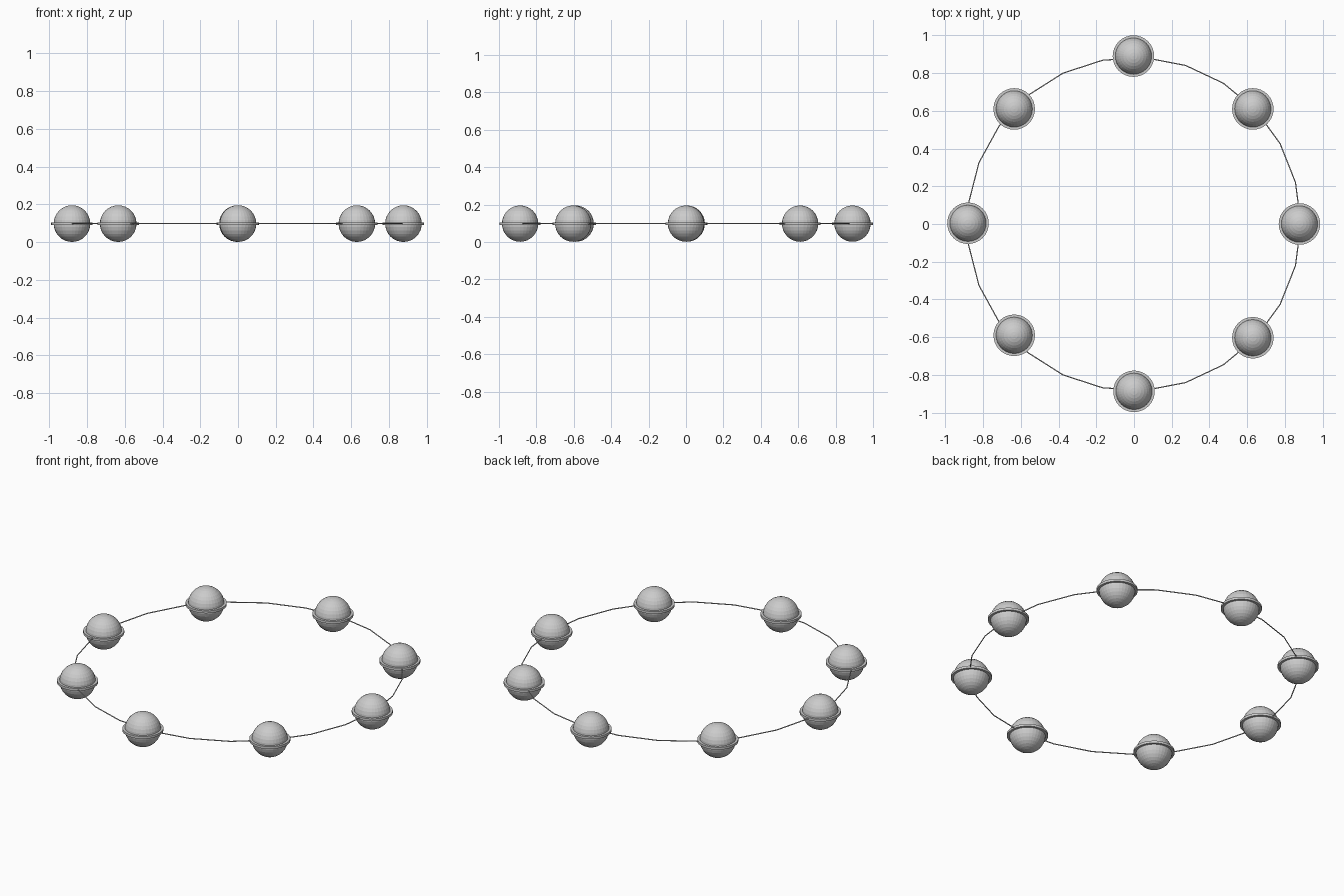
import bpy, bmesh
from math import sin, cos, pi

if "Cube" in bpy.data.objects:
    bpy.data.objects.remove(bpy.data.objects["Cube"])

Z = 0.098          # height of the bead centres
BEAD_R = 0.097
CORD_R = 0.884


def make_object(name, bm):
    bmesh.ops.recalc_face_normals(bm, faces=bm.faces)
    mesh = bpy.data.meshes.new(name)
    bm.to_mesh(mesh)
    bm.free()
    ob = bpy.data.objects.new(name, mesh)
    bpy.context.collection.objects.link(ob)
    return ob


def lathe(profile, sides):
    """Revolve a closed (radius, z) section around z."""
    bm = bmesh.new()
    rings = [[bm.verts.new((r * cos(2 * pi * i / sides), r * sin(2 * pi * i / sides), z))
              for r, z in profile] for i in range(sides)]
    n = len(profile)
    for i in range(sides):
        a, b = rings[i], rings[(i + 1) % sides]
        for k in range(n):
            m = (k + 1) % n
            bm.faces.new((a[k], b[k], b[m], a[m]))
    return bm


# thin cord: a closed 25-sided loop
cord = make_object("cord", lathe(
    [(CORD_R + 0.003 * cos(k * pi / 3), 0.003 * sin(k * pi / 3)) for k in range(6)], 25))
cord.location.z = Z

# bead and the flat collar around its equator
bm = bmesh.new()
bmesh.ops.create_uvsphere(bm, u_segments=32, v_segments=16, radius=BEAD_R)
bead = make_object("bead", bm)
collar = make_object("bead_collar", lathe(
    [(0.09, -0.007), (0.11, -0.007), (0.11, 0.007), (0.09, 0.007)], 32))

# eight beads spaced along the cord
spots = [(0.877, 0), (0.63, 0.61), (-0.003, 0.89), (-0.635, 0.61),
         (-0.88, 0.004), (-0.635, -0.59), (0, -0.887), (0.63, -0.603)]
for i, (x, y) in enumerate(spots):
    for part in (bead, collar):
        ob = part
        if i:
            ob = part.copy()
            ob.name = f"{part.name.split('.')[0]}_{i + 1}"
            bpy.context.collection.objects.link(ob)
        ob.location = (x, y, Z)
